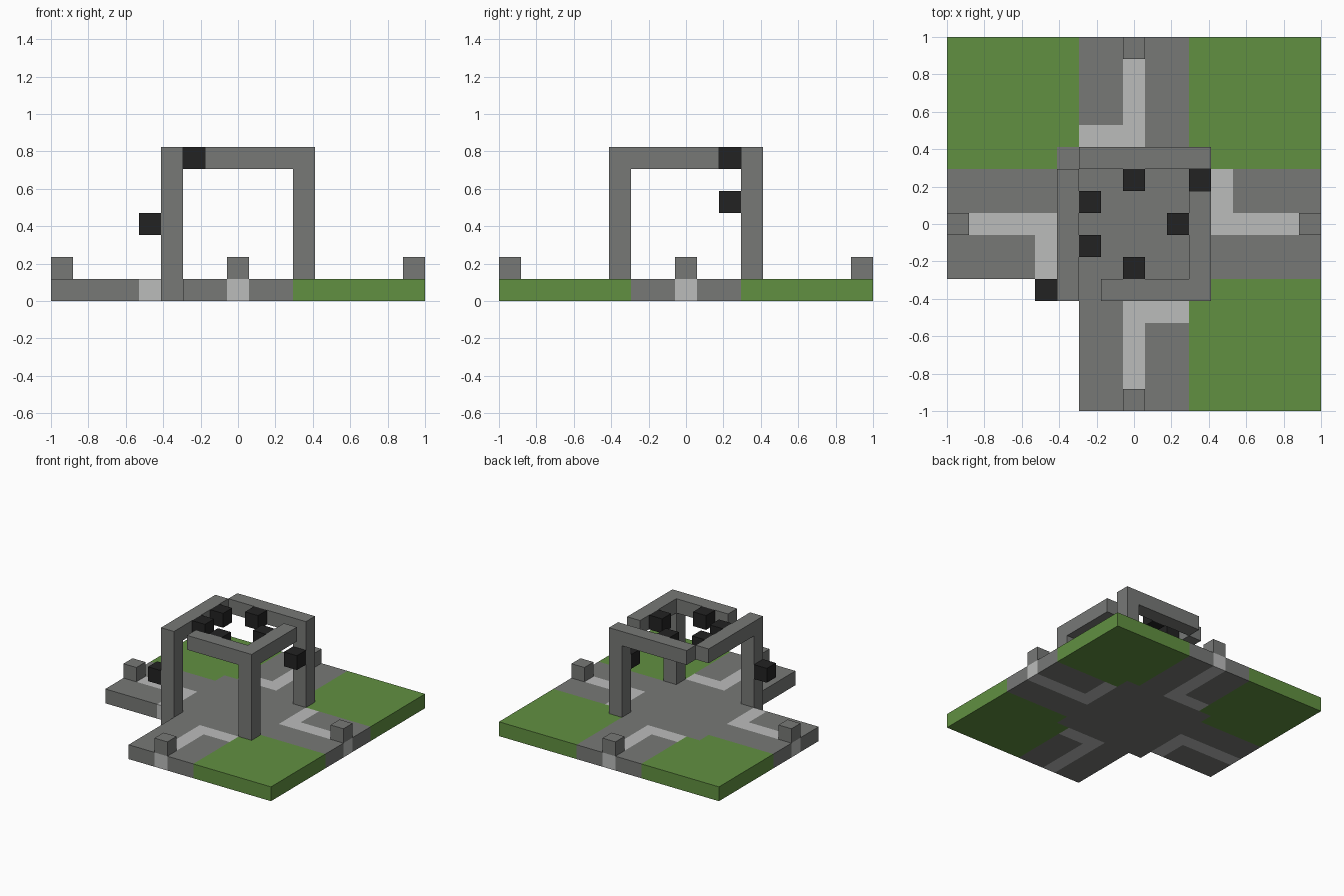
import bpy, bmesh
from math import radians
from mathutils import Vector

cube = bpy.data.objects.get("Cube")
if cube:
    bpy.data.objects.remove(cube)

UNIT = 2 / 17          # edge of one block
HALF = 8               # blocks from the centre to the rim
TOP = 6                # layer of the overhead beams


def material(name, rgb):
    m = bpy.data.materials.new(name)
    m.use_nodes = True
    m.diffuse_color = (*rgb, 1)
    bsdf = next(n for n in m.node_tree.nodes if n.type == 'BSDF_PRINCIPLED')
    bsdf.inputs["Base Color"].default_value = (*rgb, 1)
    return m


GRASS = material("grass green", (0.12, 0.28, 0.053))
STONE = material("stone grey", (0.185, 0.19, 0.183))
PALE = material("pale stone", (0.5, 0.505, 0.5))
BLACK = material("black", (0.016, 0.016, 0.016))
AXES = [Vector((1, 0, 0)), Vector((0, 1, 0)), Vector((0, 0, 1))]


def block_shape(name, cells):
    """Outer skin of a set of blocks, given as {(x, y, layer): material}."""
    mats = list(dict.fromkeys(cells.values()))
    bm = bmesh.new()
    for cell, mat in cells.items():
        centre = Vector(cell) + Vector((0, 0, 0.5))
        for k in range(3):
            for s in (-1, 1):
                d = AXES[k] * s
                if tuple(int(c) for c in Vector(cell) + d) in cells:
                    continue
                u, v = AXES[(k + 1) % 3] / 2, AXES[(k + 2) % 3] * s / 2
                mid = centre + d / 2
                corners = (mid - u - v, mid + u - v, mid + u + v, mid - u + v)
                face = bm.faces.new([bm.verts.new(p * UNIT) for p in corners])
                face.material_index = mats.index(mat)
    bmesh.ops.remove_doubles(bm, verts=bm.verts[:], dist=UNIT / 100)
    bmesh.ops.dissolve_limit(bm, angle_limit=radians(1), verts=bm.verts[:],
                             edges=bm.edges[:], delimit={'MATERIAL'})
    me = bpy.data.meshes.new(name)
    bm.to_mesh(me)
    bm.free()
    for m in mats:
        me.materials.append(m)
    ob = bpy.data.objects.new(name, me)
    bpy.context.collection.objects.link(ob)
    return ob


def box(a, b, mat):
    """All blocks between two opposite corner blocks, both included."""
    spans = [range(min(p, q), max(p, q) + 1) for p, q in zip(a, b)]
    return {(x, y, z): mat for x in spans[0] for y in spans[1] for z in spans[2]}


def turned(cells):
    """Quarter turn about the vertical axis."""
    return {(-y, x, z): m for (x, y, z), m in cells.items()}


# Base: lawns, crossing roads, square plaza and four hooked pale paths
ground = {}
for x0, y0 in ((HALF, HALF), (HALF, -HALF), (-HALF, HALF)):
    ground |= box((0, 0, 0), (x0, y0, 0), GRASS)
ground |= box((-HALF, -2, 0), (HALF, 2, 0), STONE)
ground |= box((-2, -HALF, 0), (2, HALF, 0), STONE)
ground |= box((-3, -3, 0), (3, 3, 0), STONE)
path = box((0, -HALF, 0), (0, -4, 0), PALE) | box((0, -4, 0), (2, -4, 0), PALE)
post = {(0, -HALF, 1): STONE}
for side in ("front", "left", "back", "right"):
    ground |= path
    block_shape(side + "_road_post", post)
    path, post = turned(path), turned(post)
block_shape("ground", ground)

# Frame: three pillars and four overhead beams with gaps
frame = {}
for x, y in ((-3, -3), (3, -3), (3, 3)):
    frame |= box((x, y, 1), (x, y, TOP), STONE)
frame |= box((-1, -3, TOP), (3, -3, TOP), STONE)
frame |= box((3, -3, TOP), (3, 1, TOP), STONE)
frame |= box((-2, 3, TOP), (3, 3, TOP), STONE)
frame |= box((-3, -3, TOP), (-3, 2, TOP), STONE)
block_shape("gate_frame", frame)

# Black blocks: fixed to the insides of the beams and to two pillars
lamps = {"back_lamp": (0, 2, TOP), "front_lamp": (0, -2, TOP),
         "left_lamp": (2, 0, TOP), "right_back_lamp": (-2, 1, TOP),
         "right_front_lamp": (-2, -1, TOP),
         "left_pillar_lamp": (3, 2, 4), "right_pillar_lamp": (-4, -3, 3)}
for name, cell in lamps.items():
    block_shape(name, {cell: BLACK})
